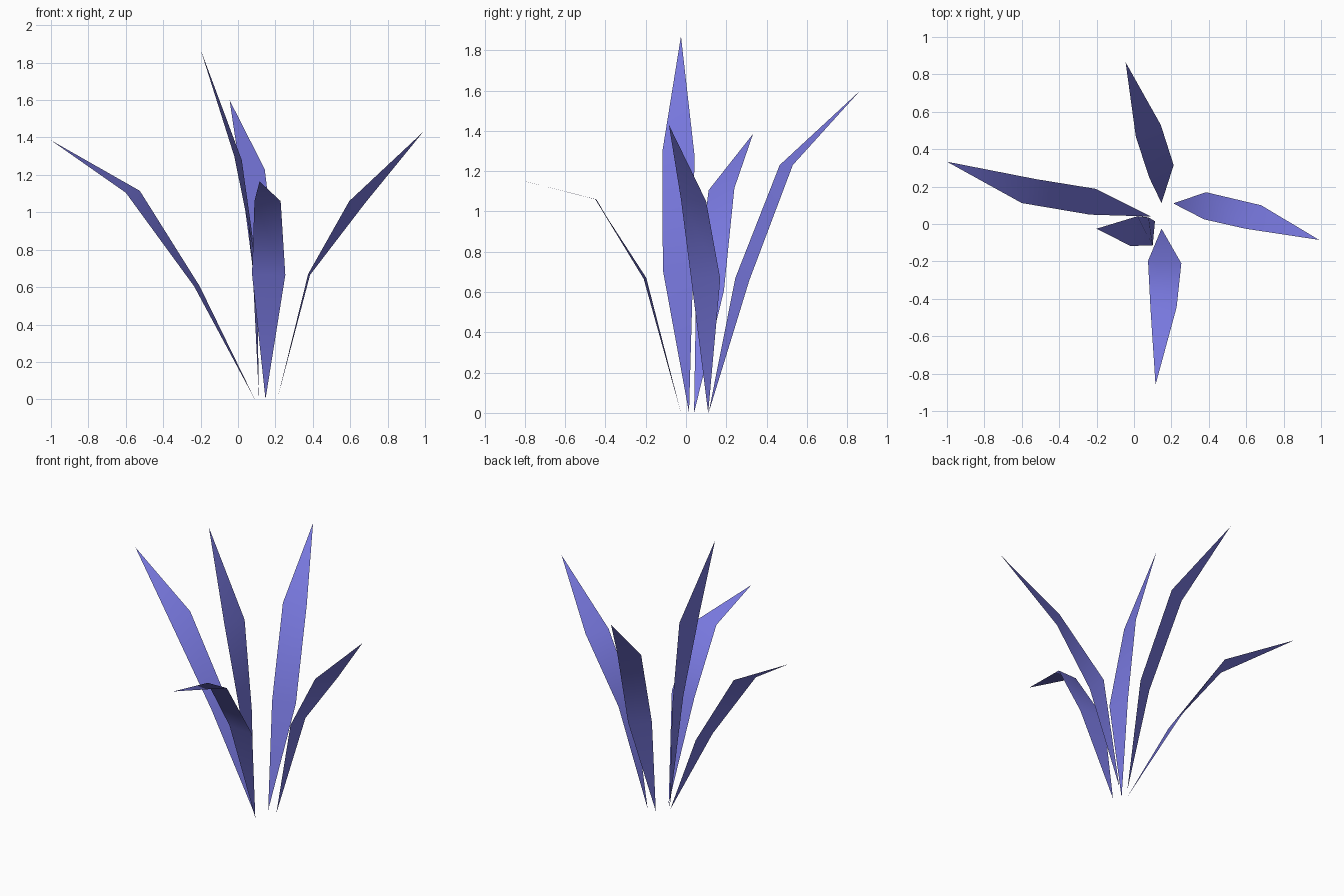
import bpy

# One flat colour for the whole plant
mat = bpy.data.materials.new("violet_blue")
mat.diffuse_color = (0.19, 0.19, 0.74, 1)


def leaf(name, root, low, high, tip):
    """Thin leaf: pointed root, two cross edges (left, right), pointed tip."""
    verts = [root, *low, *high, tip]
    faces = [(0, 2, 1), (1, 2, 4, 3), (3, 4, 5)]
    mesh = bpy.data.meshes.new(name)
    mesh.from_pydata(verts, [], faces)
    mesh.materials.append(mat)
    mesh.polygons.foreach_set("use_smooth", [True] * len(faces))
    mesh.update()
    bpy.context.collection.objects.link(bpy.data.objects.new(name, mesh))


# Five leaves fanning out from the middle
leaf("right_leaf", (.21, .11, 0),
     [(.385, .17, .665), (.375, .025, .67)],
     [(.68, .10, 1.05), (.595, -.025, 1.06)], (.99, -.085, 1.43))
leaf("back_leaf", (.147, .112, 0),
     [(.083, .245, .67), (.212, .315, .66)],
     [(.01, .465, 1.23), (.143, .53, 1.23)], (-.045, .865, 1.60))
leaf("left_leaf", (.09, .04, 0),
     [(-.235, .05, .605), (-.205, .188, .605)],
     [(-.60, .112, 1.105), (-.525, .24, 1.115)], (-1.0, .333, 1.385))
leaf("front_leaf", (.147, -.025, 0),
     [(.253, -.21, .665), (.075, -.197, .67)],
     [(.228, -.445, 1.06), (.088, -.45, 1.06)], (.115, -.86, 1.165))
leaf("tall_leaf", (.112, .015, 0),
     [(.10, -.115, .71), (.078, .035, .70)],
     [(-.02, -.117, 1.30), (.02, .042, 1.28)], (-.20, -.025, 1.87))
